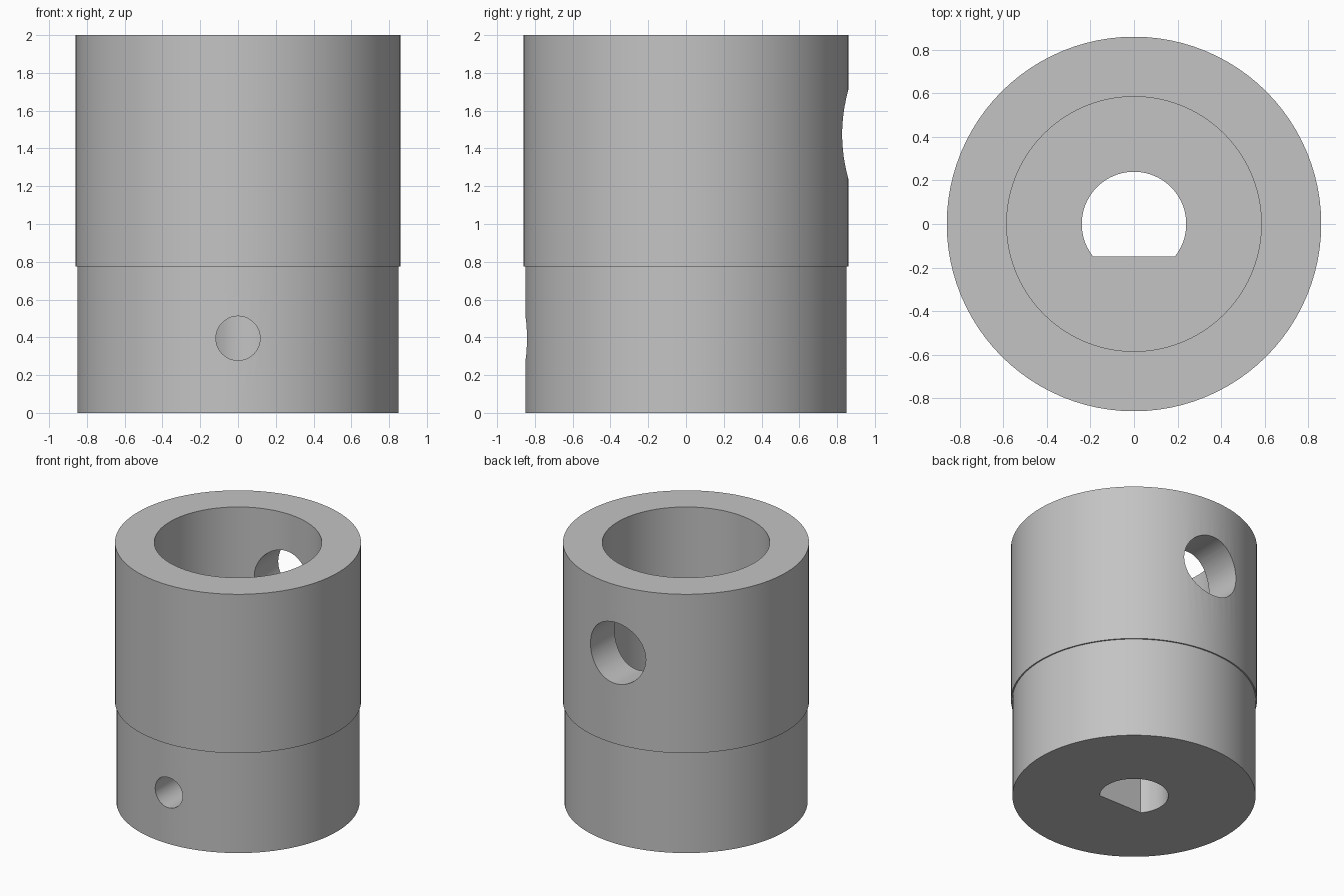
import bpy, bmesh
from math import pi, sin, cos, asin, radians
from mathutils import Matrix, Vector

cube = bpy.data.objects.get("Cube")
if cube:
    bpy.data.objects.remove(cube, do_unlink=True)

SIDES = 96
BORE_FLOOR = 0.775

steel = bpy.data.materials.new("plain grey")
steel.use_nodes = True
grey = (0.55, 0.55, 0.55, 1)
steel.diffuse_color = grey
steel.node_tree.nodes["Principled BSDF"].inputs["Base Color"].default_value = grey


def add_object(name, bm):
    bmesh.ops.recalc_face_normals(bm, faces=bm.faces)
    mesh = bpy.data.meshes.new(name)
    bm.to_mesh(mesh)
    bm.free()
    mesh.materials.append(steel)
    obj = bpy.data.objects.new(name, mesh)
    bpy.context.collection.objects.link(obj)
    return obj


def lathe(name, profile):
    """Revolve an (r, z) profile that starts and ends on the axis."""
    bm = bmesh.new()
    verts = [bm.verts.new((r, 0, z)) for r, z in profile]
    edges = [bm.edges.new(pair) for pair in zip(verts, verts[1:])]
    bmesh.ops.spin(bm, geom=verts + edges, axis=(0, 0, 1), cent=(0, 0, 0),
                   angle=2 * pi, steps=SIDES, use_merge=True)
    bmesh.ops.remove_doubles(bm, verts=bm.verts, dist=1e-5)
    return add_object(name, bm)


def drill(name, radius, y_start, y_end, z):
    """Round cutter lying along y."""
    bm = bmesh.new()
    place = Matrix.Translation((0, (y_start + y_end) / 2, z)) @ Matrix.Rotation(pi / 2, 4, 'X')
    bmesh.ops.create_cone(bm, cap_ends=True, segments=64, radius1=radius,
                          radius2=radius, depth=abs(y_end - y_start), matrix=place)
    return add_object(name, bm)


def d_shaft(name, radius, flat_y, z0, z1):
    """Round cutter with a flat on its front side."""
    bm = bmesh.new()
    start = asin(flat_y / radius)
    sweep = pi - 2 * start
    steps = 56
    angles = [start + sweep * i / steps for i in range(steps + 1)]
    face = bm.faces.new([bm.verts.new((radius * cos(a), radius * sin(a), z0)) for a in angles])
    top = bmesh.ops.extrude_face_region(bm, geom=[face], use_keep_orig=True)["geom"]
    bmesh.ops.translate(bm, vec=Vector((0, 0, z1 - z0)),
                        verts=[v for v in top if isinstance(v, bmesh.types.BMVert)])
    return add_object(name, bm)


# Stepped sleeve with a wide blind bore open at the top
body = lathe("coupling_sleeve", [(0, 0), (0.85, 0), (0.85, 0.775), (0.86, 0.775),
                                 (0.86, 2), (0.585, 2), (0.585, BORE_FLOOR), (0, BORE_FLOOR)])

# Shaft bore, set screw hole at the front, larger access hole at the back
cutters = [
    d_shaft("shaft_bore_cutter", 0.24, -0.15, -0.2, BORE_FLOOR + 0.2),
    drill("set_screw_cutter", 0.117, -1.1, -0.05, 0.395),
    drill("access_hole_cutter", 0.236, 0.3, 1.1, 1.475),
]
bpy.context.view_layer.objects.active = body
for cutter in cutters:
    cutter.hide_render = True
    mod = body.modifiers.new(cutter.name, 'BOOLEAN')
    mod.operation = 'DIFFERENCE'
    mod.solver = 'EXACT'
    mod.object = cutter
    bpy.ops.object.modifier_apply(modifier=mod.name)
    bpy.data.objects.remove(cutter, do_unlink=True)

# Smooth round walls, crisp rims
bpy.ops.object.select_all(action='DESELECT')
body.select_set(True)
bpy.ops.object.shade_smooth_by_angle(angle=radians(30))
